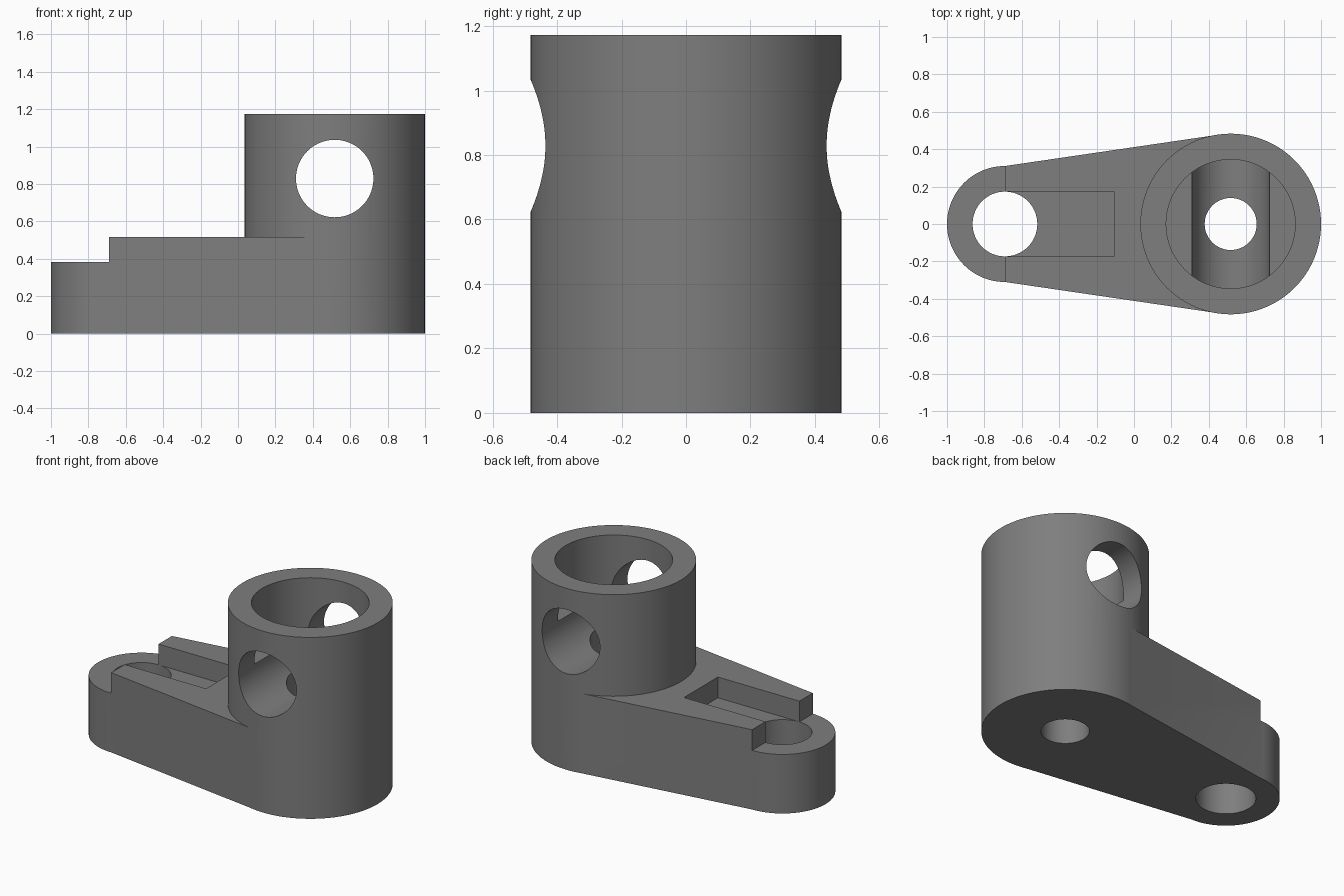
import bpy, bmesh
from math import sin, cos, pi, radians

if "Cube" in bpy.data.objects:
    bpy.data.objects.remove(bpy.data.objects["Cube"])

HUB_X, HUB_R, TOP = 0.517, 0.483, 1.173
END_X, END_R = -0.69, 0.31
ARM_Z, STEP_Z = 0.516, 0.382
BORE_Z, CROSS_Z = 0.825, 0.829


def prism(name, points, z0, z1):
    """Extrude a counter-clockwise outline between two heights."""
    bm = bmesh.new()
    face = bm.faces.new([bm.verts.new((x, y, z0)) for x, y in points])
    out = bmesh.ops.extrude_face_region(bm, geom=[face])
    for v in out["geom"]:
        if isinstance(v, bmesh.types.BMVert):
            v.co.z = z1
    bmesh.ops.recalc_face_normals(bm, faces=bm.faces[:])
    mesh = bpy.data.meshes.new(name)
    bm.to_mesh(mesh)
    bm.free()
    obj = bpy.data.objects.new(name, mesh)
    bpy.context.collection.objects.link(obj)
    return obj


def arc(cx, r, a0, a1, n):
    return [(cx + r * cos(a0 + (a1 - a0) * i / n),
             r * sin(a0 + (a1 - a0) * i / n)) for i in range(n + 1)]


def cylinder(name, cx, r, z0, z1, n=96):
    return prism(name, arc(cx, r, 0, 2 * pi, n)[:-1], z0, z1)


def combine(target, other, operation):
    """Apply a boolean and discard the helper."""
    other.hide_render = True
    mod = target.modifiers.new("boolean", "BOOLEAN")
    mod.operation, mod.solver, mod.object = operation, "EXACT", other
    bpy.context.view_layer.objects.active = target
    bpy.ops.object.modifier_apply(modifier=mod.name)
    bpy.data.objects.remove(other)


# Tapered arm with a rounded end, its sides running nearly tangent to the hub
body = prism("lever_body", arc(END_X, END_R, pi / 2, 3 * pi / 2, 48)
             + [(HUB_X - 0.07, -0.4765), (HUB_X - 0.07, 0.4765)], 0, ARM_Z)

# Lowered end and open slot, cut as one T-shaped outline
step = prism("step_cutter", [(-1.2, -0.6), (END_X, -0.6), (END_X, -0.173),
             (-0.107, -0.173), (-0.107, 0.173), (END_X, 0.173),
             (END_X, 0.6), (-1.2, 0.6)], STEP_Z, 1)
combine(body, step, "DIFFERENCE")

# Upright hub
combine(body, cylinder("hub", HUB_X, HUB_R, 0, TOP), "UNION")

# Vertical holes: end hole, wide bore, small through hole
for cx, r, z0 in ((END_X, 0.173, -0.2), (HUB_X, 0.345, BORE_Z),
                  (HUB_X, 0.139, -0.2)):
    combine(body, cylinder("hole_cutter", cx, r, z0, 1.5), "DIFFERENCE")

# Cross hole through the hub, front to back
cross = cylinder("cross_cutter", 0, 0.207, -1, 1)
cross.rotation_euler = (radians(90), 0, 0)
cross.location = (HUB_X, 0, CROSS_Z)
bpy.context.view_layer.update()
combine(body, cross, "DIFFERENCE")

# Dark grey finish
dark = bpy.data.materials.new("dark_grey")
dark.diffuse_color = (0.21, 0.21, 0.21, 1)
dark.use_nodes = True
dark.node_tree.nodes["Principled BSDF"].inputs["Base Color"].default_value = dark.diffuse_color
body.data.materials.clear()
body.data.materials.append(dark)

# Smooth curved walls, sharp edges
bpy.ops.object.select_all(action="DESELECT")
body.select_set(True)
bpy.context.view_layer.objects.active = body
bpy.ops.object.shade_smooth_by_angle(angle=radians(20))
